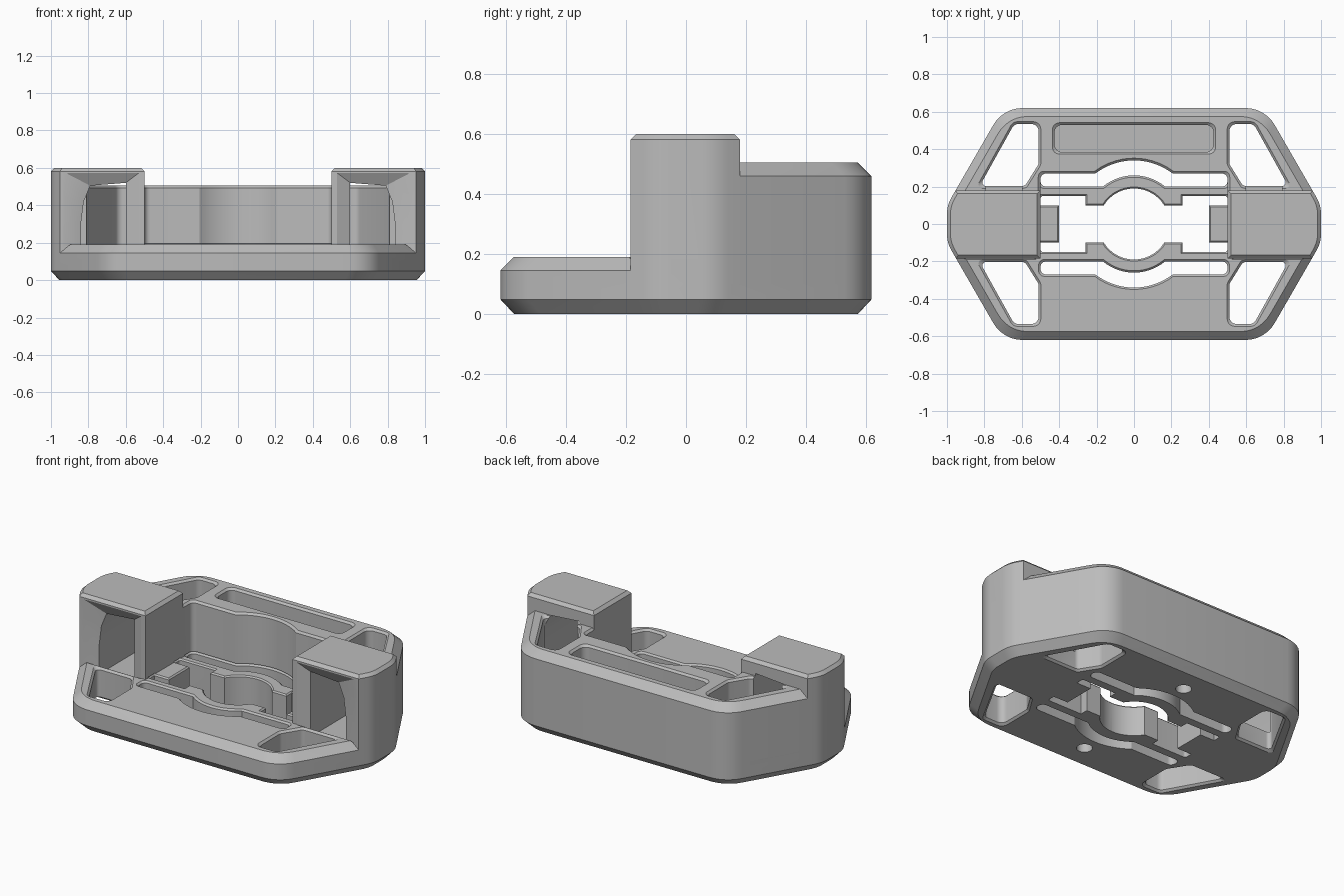
import bpy, bmesh, math
from mathutils import Vector

if "Cube" in bpy.data.objects:
    bpy.data.objects.remove(bpy.data.objects["Cube"])

gray = bpy.data.materials.new("mid_gray")
gray.diffuse_color = (0.5, 0.5, 0.5, 1)
gray.use_nodes = True
gray.node_tree.nodes["Principled BSDF"].inputs["Base Color"].default_value = gray.diffuse_color


def offset(pts, d):
    """Grow (d>0) a counter-clockwise outline of (x, y, radius) corners."""
    out = []
    for i, p in enumerate(pts):
        a, b, c = (Vector(q[:2]) for q in (pts[i - 1], p, pts[(i + 1) % len(pts)]))
        u, v = (b - a).normalized(), (c - b).normalized()
        n, m = Vector((u.y, -u.x)), Vector((v.y, -v.x))
        q = b + (n + m) * d / (1 + n.dot(m))
        out.append((q.x, q.y, p[2]))
    return out


def fillet(pts, seg=6):
    """Round every corner by its own radius."""
    out = []
    for i, p in enumerate(pts):
        a, b, c = (Vector(q[:2]) for q in (pts[i - 1], p, pts[(i + 1) % len(pts)]))
        if p[2] == 0:
            out.append(b)
            continue
        u, v = (a - b).normalized(), (c - b).normalized()
        half = u.angle(v) / 2
        centre = b + (u + v).normalized() * p[2] / math.sin(half)
        t = p[2] / math.tan(half)
        s, e = b + u * t - centre, b + v * t - centre
        turn = math.atan2(s.x * e.y - s.y * e.x, s.dot(e))
        for k in range(seg + 1):
            g = turn * k / seg
            out.append(centre + Vector((s.x * math.cos(g) - s.y * math.sin(g),
                                        s.x * math.sin(g) + s.y * math.cos(g))))
    return out


def loft(name, rings, keep_back_of=None):
    bm = bmesh.new()
    loops = [[bm.verts.new(p) for p in r] for r in rings]
    n = len(loops[0])
    for lo, hi in zip(loops, loops[1:]):
        for i in range(n):
            bm.faces.new((lo[i], lo[(i + 1) % n], hi[(i + 1) % n], hi[i]))
    bm.faces.new(loops[0][::-1])
    bm.faces.new(loops[-1])
    if keep_back_of is not None:
        geom = bm.verts[:] + bm.edges[:] + bm.faces[:]
        r = bmesh.ops.bisect_plane(bm, geom=geom, plane_co=(0, keep_back_of, 0),
                                   plane_no=(0, 1, 0), clear_inner=True)
        bmesh.ops.contextual_create(
            bm, geom=[g for g in r["geom_cut"] if isinstance(g, bmesh.types.BMEdge)])
    bmesh.ops.recalc_face_normals(bm, faces=bm.faces[:])
    me = bpy.data.meshes.new(name)
    bm.to_mesh(me)
    bm.free()
    ob = bpy.data.objects.new(name, me)
    bpy.context.collection.objects.link(ob)
    me.materials.append(gray)
    return ob


def prism(name, pts, levels, **kw):
    """levels: (z, outline growth) pairs."""
    return loft(name, [[(p.x, p.y, z) for p in fillet(offset(pts, d))]
                       for z, d in levels], **kw)


def combine(target, other, op):
    m = target.modifiers.new("bool", 'BOOLEAN')
    m.operation, m.solver, m.object = op, 'EXACT', other
    bpy.context.view_layer.objects.active = target
    bpy.ops.object.modifier_apply(modifier=m.name)
    bpy.data.objects.remove(other)


def mirrored(pts, sx, sy):
    out = [(x * sx, y * sy, r) for x, y, r in pts]
    return out if sx * sy > 0 else out[::-1]


def arc(r, a0, a1, n=14):
    return [(r * math.cos(a0 + (a1 - a0) * k / n),
             r * math.sin(a0 + (a1 - a0) * k / n), 0) for k in range(n + 1)]


# base plate: long hexagon with chamfered rims
hexagon = [(0.70, -0.62, .18), (1, -0.1, .18), (1, 0.1, .18),
           (0.70, 0.62, .18), (-0.70, 0.62, .18), (-1, 0.1, .18),
           (-1, -0.1, .18), (-0.70, -0.62, .18)]
body = prism("bracket_body", hexagon, [(0, -.045), (.048, 0), (.145, 0), (.19, -.045)])

# taller back wall
combine(body, prism("back_wall", hexagon, [(.1, 0), (.46, 0), (.505, -.045)],
                    keep_back_of=0.17), 'UNION')

# pocket in front of the back wall with a round bulge
a = math.asin(.27 / .34)
pocket = [(-.5, -.3, 0), (.5, -.3, 0), (.5, .27, .03)] + arc(.34, a, math.pi - a) + [(-.5, .27, .03)]
combine(body, prism("pocket_cut", pocket,
                    [(.19, 0), (.493, 0), (.505, .012), (.52, .027)]), 'DIFFERENCE')

# end posts
post = [(.5, -.185, 0), (.951, -.185, 0), (1, -.1, .18), (1, .1, .18),
        (.954, .18, 0), (.5, .18, 0)]
for s in (1, -1):
    combine(body, prism("end_post", mirrored(post, s, 1),
                        [(.1, 0), (.582, 0), (.6, -.018)]), 'UNION')

# strap windows through the four corners
window = [(.51, .32, .04), (.583, .203, .03), (.825, .203, .02),
          (.64, .535, .04), (.51, .535, .04)]
for s in (1, -1):
    for t, top in ((1, .505), (-1, .19)):
        combine(body, prism("window_cut", mirrored(window, s, t),
                            [(-.01, .022), (.012, 0), (top - .012, 0), (top + .005, .017)]),
                'DIFFERENCE')

# strap tunnels under the posts with a shallow flared mouth
arch = [(.6, .12), (.84, .12), (.84, .3), (.825, .42), (.79, .505), (.6, .52)]
mouth = [(.52, .192), (.94, .192), (.94, .3), (.94, .45), (.935, .58), (.52, .58)]
for s in (1, -1):
    rings = [[(x * s, y, z) for x, z in prof]
             for prof, y in ((mouth, -.19), (arch, -.15), (arch, .215))]
    combine(body, loft("tunnel_cut", rings), 'DIFFERENCE')

# curved spring slots on both sides of the centre
b = math.asin(.20 / .26)
slot = ([(.5, .20, .03), (.5, .27, .03)] + arc(.34, a, math.pi - a)
        + [(-.5, .27, .03), (-.5, .20, .03)] + arc(.26, math.pi - b, b))
for t in (1, -1):
    combine(body, prism("slot_cut", mirrored(slot, 1, t),
                        [(-.02, 0), (.18, 0), (.19, .01), (.195, .015)]), 'DIFFERENCE')

# central opening with round hole, inward stops and end tabs
c = math.asin(.1 / .19)
half = ([(.4, .1, 0), (.5, .1, 0), (.5, .15, .015), (.26, .15, 0), (.26, .1, 0)]
        + arc(.19, c, math.pi - c)
        + [(-.26, .1, 0), (-.26, .15, 0), (-.5, .15, .015), (-.5, .1, 0), (-.4, .1, 0)])
opening = half + [(-x, -y, r) for x, y, r in half]
combine(body, prism("opening_cut", opening,
                    [(-.02, 0), (.182, 0), (.19, .008), (.195, .013)]), 'DIFFERENCE')

# long blind recess on top of the back wall
recess = [(-.425, .385, .04), (.425, .385, .04), (.425, .53, .04), (-.425, .53, .04)]
combine(body, prism("recess_cut", recess,
                    [(.2, 0), (.493, 0), (.505, .012), (.52, .027)]), 'DIFFERENCE')

# two small dimples underneath
for t in (1, -1):
    ring = [(x, y + .43 * t) for x, y, _ in arc(.045, 0, math.tau, 24)[:-1]]
    combine(body, loft("dimple_cut", [[(x, y, z) for x, y in ring] for z in (-.02, .06)]),
            'DIFFERENCE')

# smooth the rounded walls, keep edges crisp
body.data.materials.clear()
body.data.materials.append(gray)
bpy.ops.object.select_all(action='DESELECT')
body.select_set(True)
bpy.context.view_layer.objects.active = body
bpy.ops.object.shade_smooth_by_angle(angle=math.radians(25))
